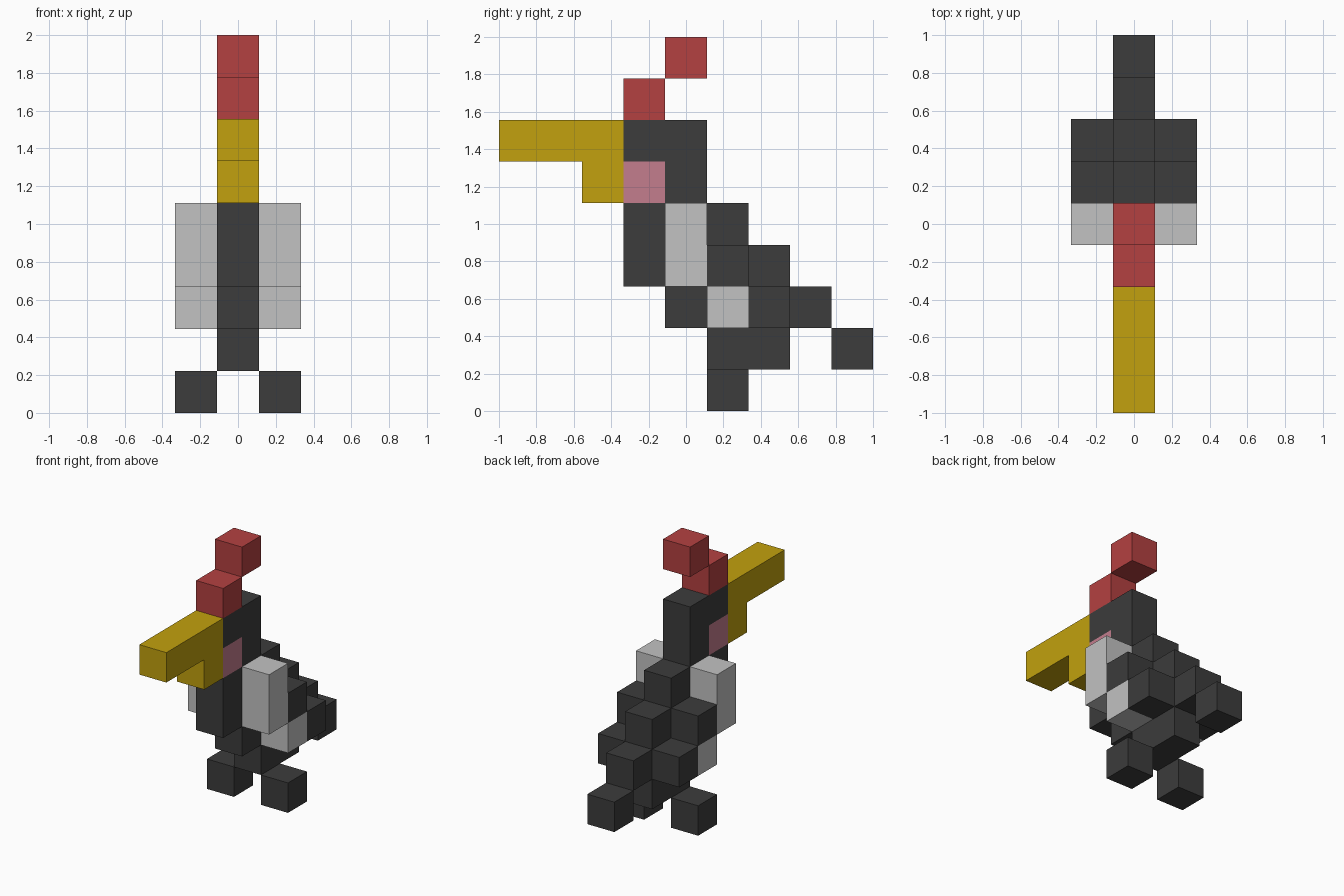
import bpy
import bmesh
from mathutils import Vector

cube = bpy.data.objects.get("Cube")
if cube:
    bpy.data.objects.remove(cube, do_unlink=True)

U = 2 / 9  # edge length of one block


def linear(c):
    c /= 255
    return c / 12.92 if c <= 0.04045 else ((c + 0.055) / 1.055) ** 2.4


def material(name, *rgb):
    colour = (*[linear(c) for c in rgb], 1)
    m = bpy.data.materials.new(name)
    m.use_nodes = True
    m.diffuse_color = colour
    bsdf = m.node_tree.nodes["Principled BSDF"]
    bsdf.inputs["Base Color"].default_value = colour
    bsdf.inputs["Roughness"].default_value = 0.9
    return m


charcoal = material("charcoal", 60, 60, 60)
light_grey = material("light grey", 194, 194, 194)
red = material("red", 180, 65, 65)
yellow = material("yellow", 194, 161, 14)
pink = material("pink", 195, 125, 141)


def part(name, mat, *boxes):
    """Boxes are (column, (first row, last row), (first layer, last layer)).
    Columns run -1..1 across, rows 0..8 front to back, layers 0..8 upward."""
    bm = bmesh.new()
    for col, (j0, j1), (k0, k1) in boxes:
        size = Vector((1, j1 - j0 + 1, k1 - k0 + 1)) * U
        centre = Vector((col * U, (j0 + j1 + 1) / 2 * U - 1, (k0 + k1 + 1) / 2 * U))
        verts = bmesh.ops.create_cube(bm, size=1)["verts"]
        for v in verts:
            v.co = v.co * size + centre
    mesh = bpy.data.meshes.new(name)
    bm.to_mesh(mesh)
    bm.free()
    mesh.materials.append(mat)
    obj = bpy.data.objects.new(name, mesh)
    bpy.context.collection.objects.link(obj)
    return obj


# Head, crest and beak
part("crest", red, (0, (3, 3), (7, 7)), (0, (4, 4), (8, 8)))
part("beak", yellow, (0, (0, 2), (6, 6)), (0, (2, 2), (5, 5)))
part("head", charcoal, (0, (3, 4), (6, 6)), (0, (4, 4), (5, 5)))
part("cheeks", pink, (0, (3, 3), (5, 5)))

# Body steps down and back from the breast
part("body", charcoal,
     (0, (3, 5), (4, 4)),
     (0, (3, 6), (3, 3)),
     (0, (4, 6), (2, 2)),
     (0, (5, 6), (1, 1)))
part("tail", charcoal, (0, (7, 7), (2, 2)), (0, (8, 8), (1, 1)))

# Wings and feet on both sides
for side, s in (("right", -1), ("left", 1)):
    part(side + "_wing_front", light_grey, (s, (4, 4), (3, 4)), (s, (5, 5), (2, 2)))
    part(side + "_wing_back", charcoal, (s, (5, 5), (3, 3)), (s, (6, 6), (2, 2)))
    part(side + "_foot", charcoal, (s, (5, 5), (0, 0)))
